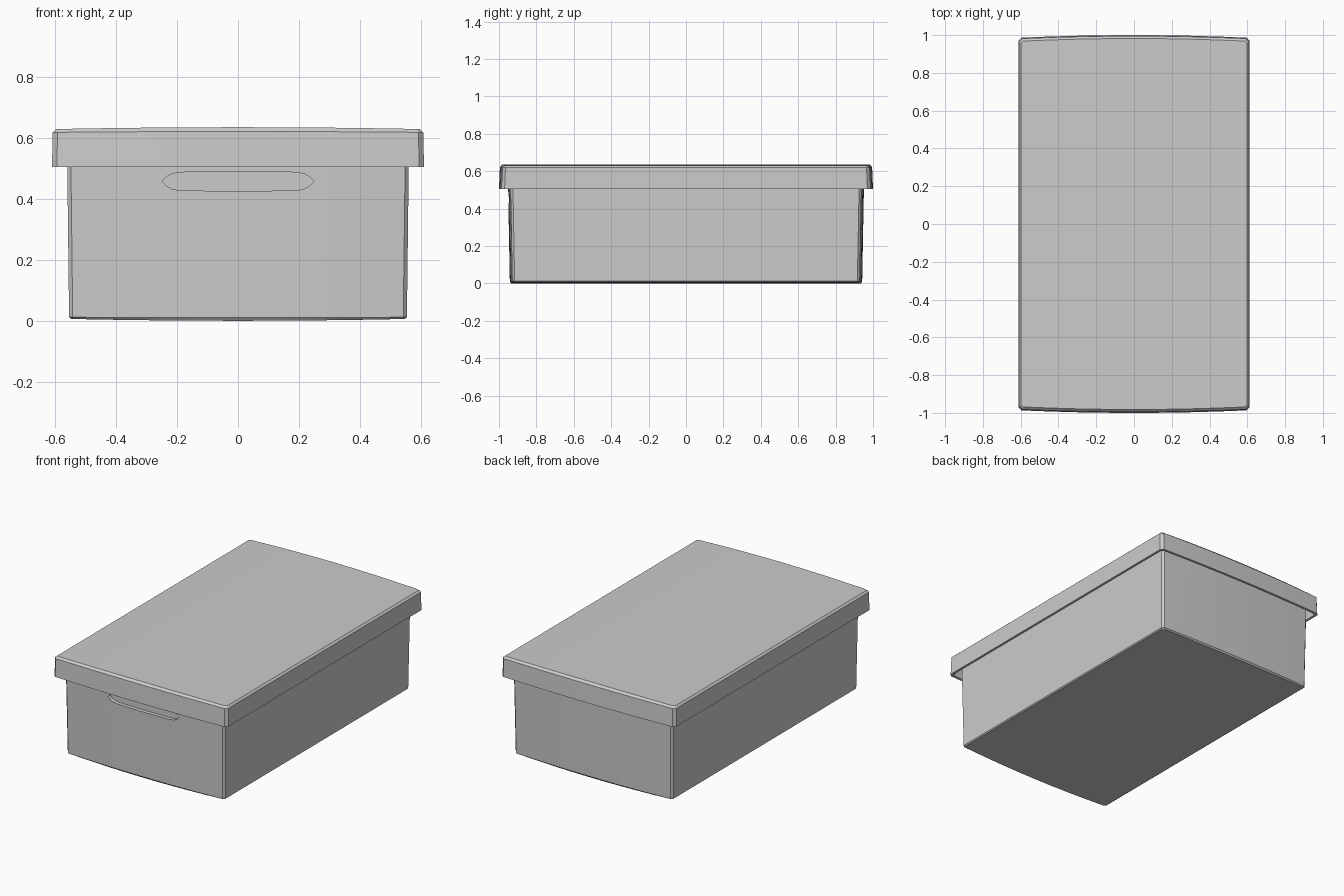
import bpy, bmesh
from mathutils import Vector

if "Cube" in bpy.data.objects:
    bpy.data.objects.remove(bpy.data.objects["Cube"])

BULGE = 0.014   # how far the short ends bow outward
CROWN = 0.006   # curvature of the top and base across x


def ring(hx, hy, z, chamfer=0.012, crown=0.0, steps=8):
    """Columns of (front, back) points: straight sides, bowed ends, cut corners."""
    inner = hx - chamfer
    xs = [-hx] + [-inner + 2 * inner * i / steps for i in range(steps + 1)] + [hx]
    cols = []
    for i, x in enumerate(xs):
        y = hy - BULGE * (x / hx) ** 2
        if i in (0, len(xs) - 1):
            y -= chamfer
        zz = z + crown * (x / hx) ** 2
        cols.append((Vector((x, -y, zz)), Vector((x, y, zz))))
    return cols


def finish(bm, name):
    bmesh.ops.recalc_face_normals(bm, faces=bm.faces)
    mesh = bpy.data.meshes.new(name)
    bm.to_mesh(mesh)
    bm.free()
    ob = bpy.data.objects.new(name, mesh)
    bpy.context.collection.objects.link(ob)
    return ob


def smooth(ob):
    bpy.ops.object.select_all(action='DESELECT')
    ob.select_set(True)
    bpy.context.view_layer.objects.active = ob
    bpy.ops.object.shade_smooth_by_angle(angle=0.4)


def loft(name, rings):
    """Skin the rings in order and close both ends with strips."""
    bm = bmesh.new()
    loops = []
    for k, cols in enumerate(rings):
        front = [bm.verts.new(a) for a, b in cols]
        back = [bm.verts.new(b) for a, b in cols]
        loops.append(front + back[::-1])
        if k in (0, len(rings) - 1):
            for i in range(len(cols) - 1):
                bm.faces.new((front[i], front[i + 1], back[i + 1], back[i]))
    for a, b in zip(loops, loops[1:]):
        n = len(a)
        for i in range(n):
            j = (i + 1) % n
            bm.faces.new((a[i], a[j], b[j], b[i]))
    return finish(bm, name)


# Hollow, slightly flared tub
tub = loft("box_body", [
    ring(0.547, 0.934, 0.0, crown=CROWN),
    ring(0.555, 0.942, 0.010, crown=0.002),
    ring(0.562, 0.953, 0.60),
    ring(0.512, 0.903, 0.60),
    ring(0.507, 0.894, 0.04),
])

# Grip recess in the front wall
bm = bmesh.new()
half = [(0.25, 0.458), (0.236, 0.472), (0.215, 0.484), (0.18, 0.488), (0.0, 0.490)]
top = half + [(-x, z) for x, z in half[-2::-1]]
outline = top + [(x, 0.916 - z) for x, z in top[-2:0:-1]]
face = bm.faces.new([bm.verts.new((x, -1.1, z)) for x, z in outline])
ext = bmesh.ops.extrude_face_region(bm, geom=[face], use_keep_orig=True)
bmesh.ops.translate(bm, vec=(0, 0.175, 0),
                    verts=[v for v in ext["geom"] if isinstance(v, bmesh.types.BMVert)])
cutter = finish(bm, "grip_cutter")
cutter.hide_render = True
cutter.hide_set(True)
cut = tub.modifiers.new("grip", 'BOOLEAN')
cut.operation = 'DIFFERENCE'
cut.solver = 'EXACT'
cut.object = cutter
smooth(tub)

# Overhanging lid with a hollow skirt and chamfered, crowned top
lid = loft("lid", [
    ring(0.580, 0.968, 0.605),
    ring(0.595, 0.984, 0.505),
    ring(0.611, 1.000, 0.505, chamfer=0.016),
    ring(0.609, 0.995, 0.622, chamfer=0.016, crown=-0.003),
    ring(0.597, 0.982, 0.636, chamfer=0.010, crown=-CROWN),
])
smooth(lid)
